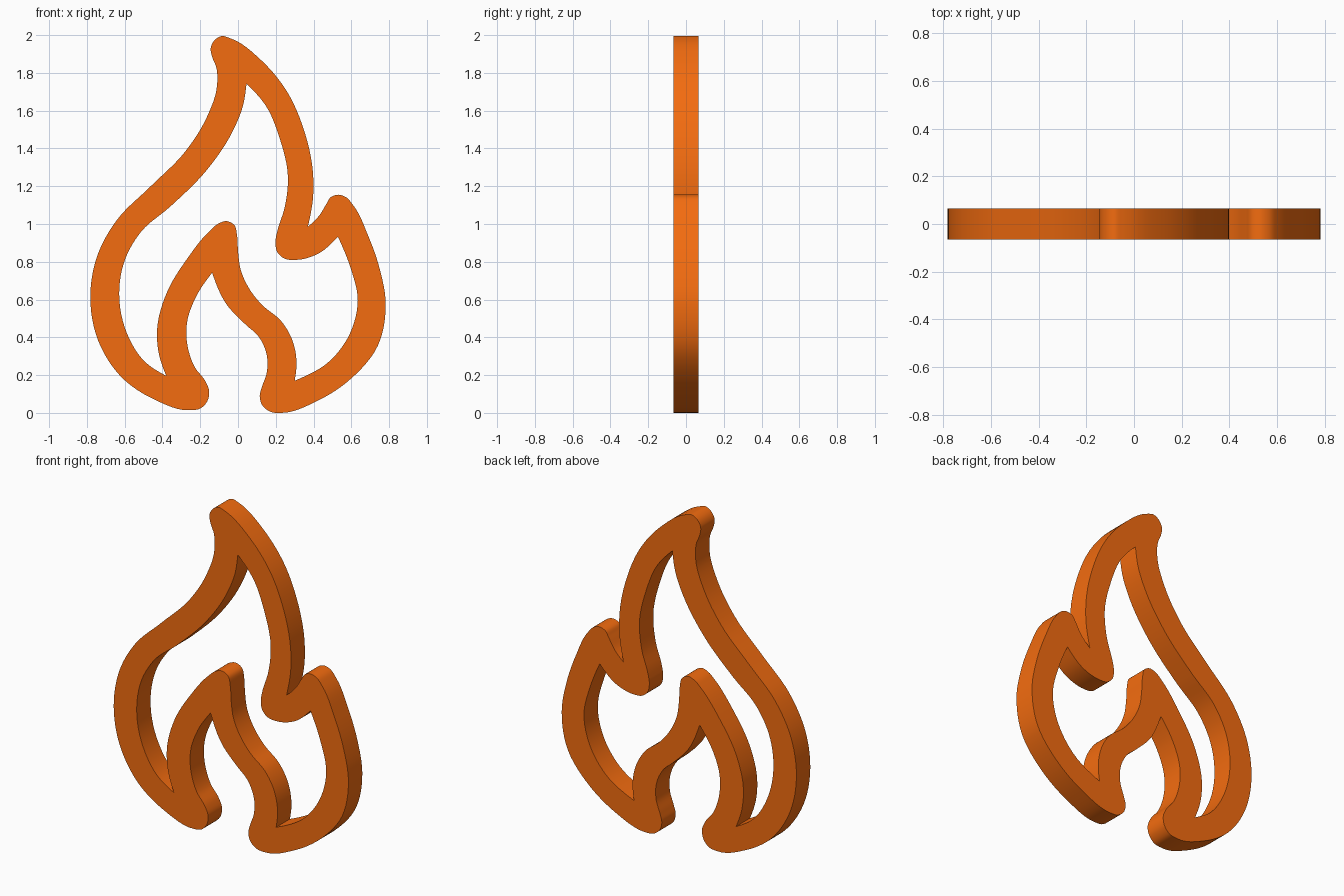
import bpy, bmesh
from mathutils import Vector, Matrix

if "Cube" in bpy.data.objects:
    bpy.data.objects.remove(bpy.data.objects["Cube"])

HALF_DEPTH = 0.066

# Outlines in hundredths (x, z). Each run is smooth; each run starts at a sharp corner.
OUTER = [
    # notch, right lobe, bottom right foot, inner flame right edge
    [(37, 99), (43, 105), (47, 111.5), (49, 114.6), (53, 116), (57, 114.8), (60.8, 110.7),
     (68.7, 94.8), (75, 76.8), (78.2, 58.3), (74, 36), (59.7, 18.5), (42.3, 7),
     (22.7, .5), (17.4, 1), (12.8, 4.6), (11.5, 9.5), (12.7, 14.3), (15.2, 21.7),
     (15.3, 30.7), (10.6, 41.3), (4.2, 47.1), (-6.3, 58.3)],
    # inner flame left edge, bottom left foot, left side, tip, right side
    [(-13.7, 74.7), (-22.2, 62), (-27, 48.2), (-26.4, 34.4), (-22.7, 24.4), (-17.4, 17.5),
     (-15.3, 12.2), (-16.4, 6.4), (-20, 2.8), (-25.4, 1.9), (-43.9, 7.4), (-61.3, 19),
     (-74, 38.7), (-78.2, 61.4), (-74.5, 83.7), (-64, 102.8), (-46.5, 120.2), (-28, 138.8),
     (-16.4, 157.3), (-11.1, 173.7), (-11.6, 183.8), (-13.7, 189), (-14.4, 193.9),
     (-12.2, 198), (-8.3, 200), (-4.5, 199), (12.5, 187), (26, 170.5), (35, 150),
     (39.6, 128.5), (39.8, 115.5)],
]
INNER = [
    # tip down to the notch
    [(4.5, 174.8), (14.8, 163), (22, 146), (26.4, 126), (24.8, 109.6), (20.6, 95.9),
     (19.8, 91), (21, 85.3), (24.8, 82.1), (30, 81.5), (42.3, 84.7)],
    # right lobe
    [(52.9, 93.8), (59.2, 78.4), (63.4, 59.9), (59.2, 42.4), (48.6, 28)],
    # over the inner flame
    [(30, 17.5), (31, 27), (28.5, 39.7), (22.7, 49.3), (12.7, 57.7), (6.3, 65.7),
     (1.6, 75.7), (0, 86.3), (-.5, 94.3), (-2, 100), (-5.8, 102), (-10.6, 100.6),
     (-14.3, 97.5), (-27, 82), (-37.5, 64.6), (-42.8, 45), (-41.8, 31.3)],
    # left side
    [(-38, 20.1), (-49.2, 27.5), (-58.7, 42.4), (-62.9, 63.6), (-59.7, 82), (-51.3, 96.4),
     (-36, 109.6), (-16.4, 129.2), (-2.6, 150), (2.6, 163)],
]


def add_outline(curve, runs):
    """Closed bezier through all points, smooth inside runs and sharp between them."""
    pts = [Vector(p) / 100 for run in runs for p in run]
    corner = [i == 0 for run in runs for i in range(len(run))]
    n = len(pts)
    left, right = [None] * n, [None] * n
    for i, p in enumerate(pts):
        if corner[i]:
            continue
        a, b = p - pts[i - 1], pts[(i + 1) % n] - p
        la, lb = a.length, b.length
        tangent = (a * (lb / la) + b * (la / lb)) / (la + lb)
        left[i], right[i] = p - tangent * la / 3, p + tangent * lb / 3
    for i, p in enumerate(pts):
        if corner[i]:
            left[i] = (p + right[i - 1]) / 2
            right[i] = (p + left[(i + 1) % n]) / 2
    spline = curve.splines.new('BEZIER')
    spline.bezier_points.add(n - 1)
    spline.use_cyclic_u = True
    spline.resolution_u = 6
    for bp, p, l, r in zip(spline.bezier_points, pts, left, right):
        bp.handle_left_type = bp.handle_right_type = 'FREE'
        bp.co, bp.handle_left, bp.handle_right = p.to_3d(), l.to_3d(), r.to_3d()


# Flat filled outline with a hole, extruded to thickness
curve = bpy.data.curves.new("flame_outline", 'CURVE')
curve.dimensions = '2D'
curve.fill_mode = 'BOTH'
curve.extrude = HALF_DEPTH
add_outline(curve, OUTER)
add_outline(curve, INNER)
flame = bpy.data.objects.new("flame_outline", curve)
bpy.context.collection.objects.link(flame)
bpy.context.view_layer.objects.active = flame
flame.select_set(True)
bpy.ops.object.convert(target='MESH')
flame = bpy.context.object

# Stand upright and weld the caps to the walls
bm = bmesh.new()
bm.from_mesh(flame.data)
bmesh.ops.rotate(bm, verts=bm.verts, matrix=Matrix.Rotation(1.5707963, 3, 'X'))
bmesh.ops.remove_doubles(bm, verts=bm.verts, dist=0.0002)
bmesh.ops.recalc_face_normals(bm, faces=bm.faces)
base = min(v.co.z for v in bm.verts)
bmesh.ops.translate(bm, verts=bm.verts, vec=(0, 0, -base))
bm.to_mesh(flame.data)
bm.free()
bpy.ops.object.shade_smooth_by_angle(angle=0.52)

# Orange finish
mat = bpy.data.materials.new("orange")
mat.diffuse_color = (0.9, 0.15, 0.005, 1)
mat.use_nodes = True
mat.node_tree.nodes["Principled BSDF"].inputs["Base Color"].default_value = mat.diffuse_color
flame.data.materials.clear()
flame.data.materials.append(mat)
